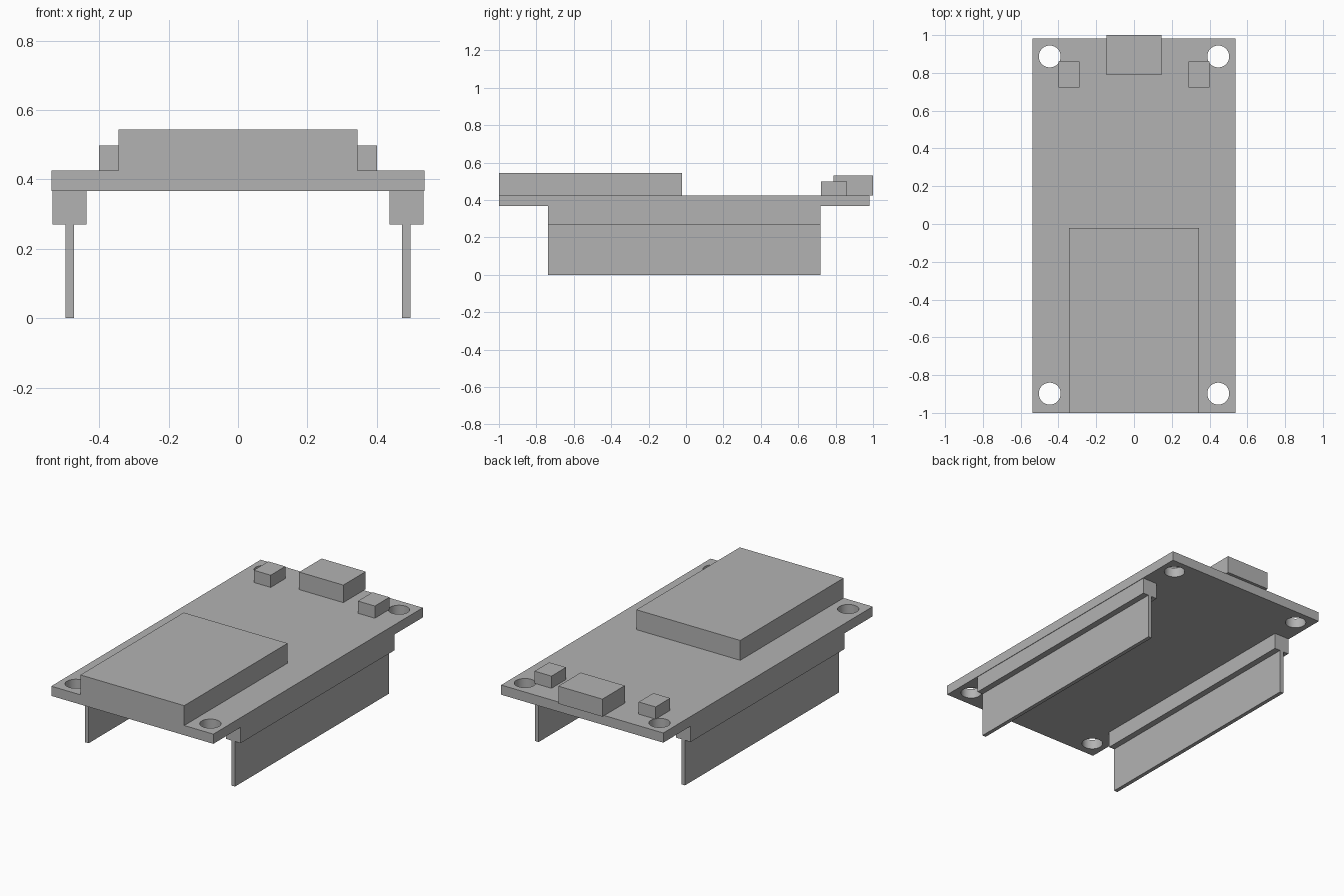
import bpy
import math

default = bpy.data.objects.get("Cube")
if default:
    bpy.data.objects.remove(default, do_unlink=True)

grey = bpy.data.materials.new("plain_grey")
grey.use_nodes = True
grey.diffuse_color = (0.45, 0.45, 0.45, 1)
grey.node_tree.nodes["Principled BSDF"].inputs["Base Color"].default_value = (0.45, 0.45, 0.45, 1)


def box(name, x, y, z):
    """Box spanning the (low, high) pair on each axis."""
    spans = (x, y, z)
    bpy.ops.mesh.primitive_cube_add(size=1, location=[(a + b) / 2 for a, b in spans])
    ob = bpy.context.object
    ob.name = name
    ob.scale = [b - a for a, b in spans]
    bpy.ops.object.transform_apply(location=False, rotation=False, scale=True)
    ob.data.materials.append(grey)
    return ob


UNDER, DECK = 0.367, 0.425   # board faces
HEADER_BOTTOM = 0.27
ROW_X = 0.485                # pin row centre
ROW_Y = (-0.738, 0.719)

# Circuit board with four mounting holes
board = box("circuit_board", (-0.537, 0.537), (-1, 0.982), (UNDER, DECK))
for x in (-0.446, 0.446):
    for y in (-0.898, 0.887):
        bpy.ops.mesh.primitive_cylinder_add(vertices=48, radius=0.058, depth=0.3,
                                            location=(x, y, (UNDER + DECK) / 2))
        cutter = bpy.context.object
        cutter.name = "hole_cutter"
        cutter.hide_render = True
        cutter.data.materials.append(grey)
        bpy.context.view_layer.objects.active = board
        mod = board.modifiers.new("mounting_hole", 'BOOLEAN')
        mod.operation = 'DIFFERENCE'
        mod.solver = 'EXACT'
        mod.object = cutter
        bpy.ops.object.modifier_apply(modifier=mod.name)
        bpy.data.objects.remove(cutter, do_unlink=True)

# Smooth hole walls, sharp board edges
bpy.ops.object.select_all(action='DESELECT')
board.select_set(True)
bpy.context.view_layer.objects.active = board
bpy.ops.object.shade_smooth_by_angle(angle=math.radians(30))

# Parts on the top face
box("radio_module", (-0.344, 0.344), (-1, -0.022), (DECK, 0.544))
box("usb_socket", (-0.146, 0.146), (0.788, 1), (DECK, 0.53))

# Mirrored buttons, header strips and pin rows
for side, s in (("left", 1), ("right", -1)):
    def span(centre, half):
        return (s * centre - half, s * centre + half)
    box(side + "_button", span(0.345, 0.056), (0.722, 0.86), (DECK, 0.498))
    box(side + "_header_strip", span(ROW_X, 0.049), ROW_Y, (HEADER_BOTTOM, UNDER))
    box(side + "_pin_row", span(ROW_X, 0.0118), ROW_Y, (0, HEADER_BOTTOM))
